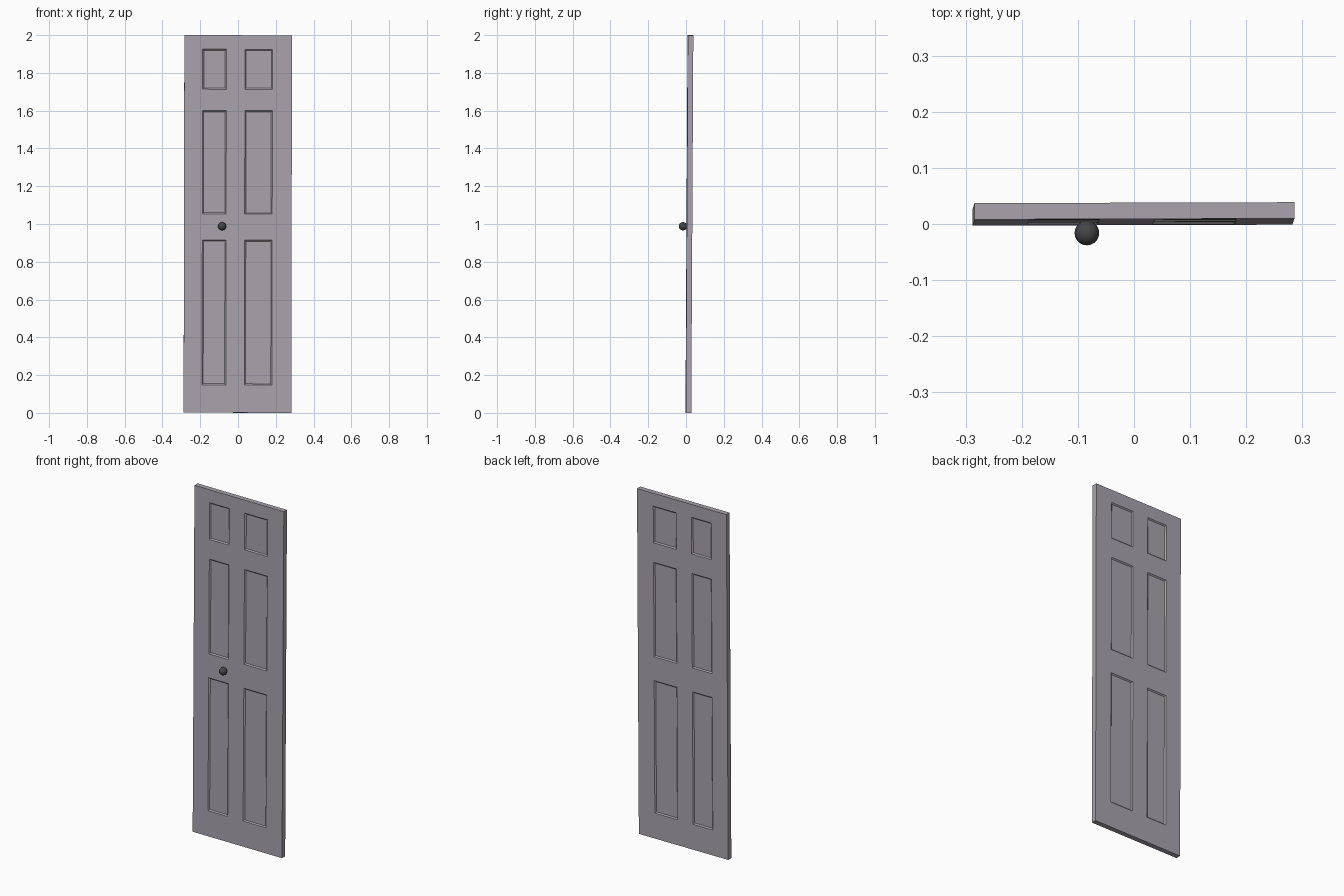
import bpy
import bmesh
from mathutils import Vector

cube = bpy.data.objects.get("Cube")
if cube:
    bpy.data.objects.remove(cube, do_unlink=True)


def material(name, color):
    m = bpy.data.materials.new(name)
    m.use_nodes = True
    m.diffuse_color = color
    m.node_tree.nodes["Principled BSDF"].inputs["Base Color"].default_value = color
    return m


def finish(bm, name, mat):
    bmesh.ops.recalc_face_normals(bm, faces=bm.faces)
    mesh = bpy.data.meshes.new(name)
    bm.to_mesh(mesh)
    bm.free()
    mesh.materials.append(mat)
    obj = bpy.data.objects.new(name, mesh)
    bpy.context.collection.objects.link(obj)
    return obj


paint = material("mauve_grey_paint", (0.40, 0.37, 0.42, 1))
metal = material("dark_metal", (0.06, 0.06, 0.063, 1))

WIDTH, THICK, HEIGHT = 0.57, 0.029, 1.9985
COLUMNS = [(-0.188, -0.062), (0.036, 0.182)]
ROWS = [(0.148, 0.915), (1.053, 1.6), (1.713, 1.925)]

# Door slab, sliced along the panel borders
bm = bmesh.new()
bmesh.ops.create_cube(bm, size=1)
bmesh.ops.scale(bm, vec=(WIDTH, THICK, HEIGHT), verts=bm.verts)
cuts = [(Vector((x, 0, 0)), (1, 0, 0)) for pair in COLUMNS for x in pair]
cuts += [(Vector((0, 0, z - 1)), (0, 0, 1)) for pair in ROWS for z in pair]
for point, normal in cuts:
    bmesh.ops.bisect_plane(bm, geom=bm.verts[:] + bm.edges[:] + bm.faces[:],
                           plane_co=point, plane_no=normal)

# Six sunken panels with sloped borders on both sides
bm.normal_update()
panels = []
for f in bm.faces:
    c = f.calc_center_median()
    if (abs(f.normal.y) > 0.9 and any(a < c.x < b for a, b in COLUMNS)
            and any(a < c.z + 1 < b for a, b in ROWS)):
        panels.append(f)
bmesh.ops.inset_individual(bm, faces=panels, thickness=0.009, depth=-0.006)

door = finish(bm, "door_slab", paint)
door.location = (-0.001, 0.018, 1)
door.rotation_euler = (-0.0055, 0.002, 0.003)

# Round knob on the front
bm = bmesh.new()
bmesh.ops.create_uvsphere(bm, u_segments=16, v_segments=10, radius=0.022)
for f in bm.faces:
    f.smooth = True
knob = finish(bm, "door_knob", metal)
knob.location = (-0.084, -0.016, 0.988)
knob.rotation_euler = (1.5708, 0, 0)
